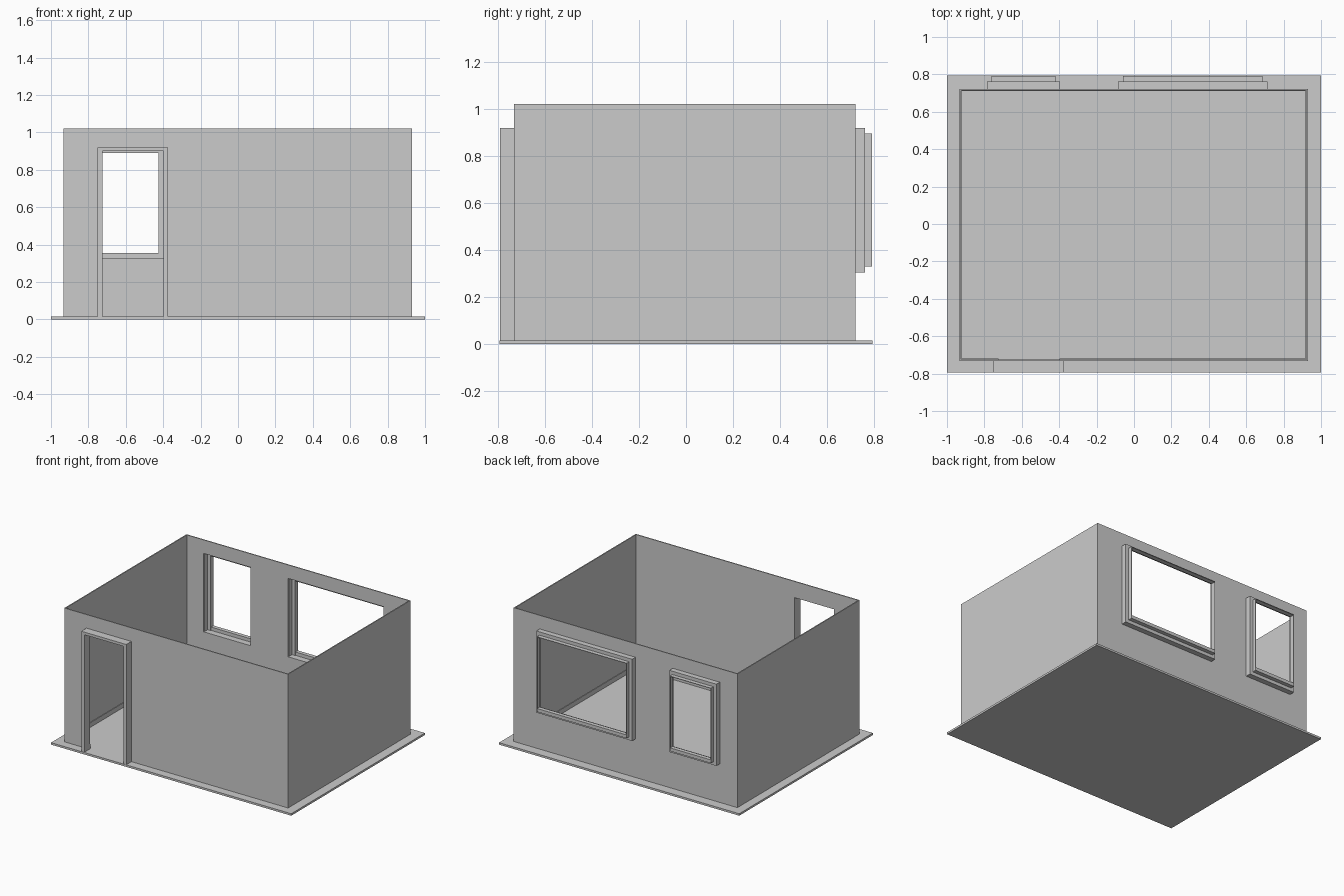
import bpy, bmesh

if "Cube" in bpy.data.objects:
    bpy.data.objects.remove(bpy.data.objects["Cube"])

X0, X1, Y0, Y1 = -0.934, 0.93, -0.732, 0.722   # outer wall faces
FLOOR, TOP = 0.015, 1.022
WALL = 0.008
DOOR = (-0.725, -0.397, FLOOR, 0.9)
# window outlines: x0, x1, z0, z1 of the outer step
WINDOWS = {"small_window": (-0.787, -0.395, 0.305, 0.92),
           "large_window": (-0.085, 0.713, 0.305, 0.92)}
STEP = 0.025
SHEET = 0.004


def finish(name, bm):
    mesh = bpy.data.meshes.new(name)
    bm.to_mesh(mesh)
    bm.free()
    obj = bpy.data.objects.new(name, mesh)
    bpy.context.collection.objects.link(obj)
    return obj


def add_box(bm, x0, x1, y0, y1, z0, z1):
    for v in bmesh.ops.create_cube(bm, size=1)["verts"]:
        v.co.x = x0 if v.co.x < 0 else x1
        v.co.y = y0 if v.co.y < 0 else y1
        v.co.z = z0 if v.co.z < 0 else z1


def add_wall(bm, a, b, holes, place):
    """Panel from a to b divided at the hole edges; cells inside holes are left out."""
    us = sorted({a, b, *[h[0] for h in holes], *[h[1] for h in holes]})
    zs = sorted({FLOOR, TOP, *[h[2] for h in holes], *[h[3] for h in holes]})
    for u0, u1 in zip(us, us[1:]):
        for z0, z1 in zip(zs, zs[1:]):
            u, z = (u0 + u1) / 2, (z0 + z1) / 2
            if any(h[0] < u < h[1] and h[2] < z < h[3] for h in holes):
                continue
            bm.faces.new([bm.verts.new(place(*p)) for p in
                          ((u0, z0), (u1, z0), (u1, z1), (u0, z1))])


# Base slab
bm = bmesh.new()
add_box(bm, -1, 1, -0.795, 0.795, 0, FLOOR)
finish("floor_slab", bm)

# Four thin walls with door and window openings
window_holes = [(x0, x1, z0 + STEP, z1) for x0, x1, z0, z1 in WINDOWS.values()]
T = WALL
for name, a, b, holes, place, size in (
        ("front_wall", X0, X1, [DOOR], lambda u, z: (u, Y0, z), (0, T, 0)),
        ("back_wall", X0, X1, window_holes, lambda u, z: (u, Y1, z), (0, -T, 0)),
        ("left_wall", Y0 + T, Y1 - T, [], lambda u, z: (X0, u, z), (T, 0, 0)),
        ("right_wall", Y0 + T, Y1 - T, [], lambda u, z: (X1, u, z), (-T, 0, 0))):
    bm = bmesh.new()
    add_wall(bm, a, b, holes, place)
    bmesh.ops.remove_doubles(bm, verts=bm.verts, dist=1e-5)
    grown = bmesh.ops.extrude_face_region(bm, geom=bm.faces[:], use_keep_orig=True)
    moved = [g for g in grown["geom"] if isinstance(g, bmesh.types.BMVert)]
    bmesh.ops.translate(bm, verts=moved, vec=size)
    bmesh.ops.recalc_face_normals(bm, faces=bm.faces)
    finish(name, bm)

# Low skirting around the inside
bm = bmesh.new()
S = 0.004
xi0, xi1, yi0, yi1 = X0 + T, X1 - T, Y0 + T, Y1 - T
add_box(bm, xi0, xi1, yi1 - S, yi1, FLOOR, 0.05)
add_box(bm, xi0, xi0 + S, yi0, yi1 - S, FLOOR, 0.05)
add_box(bm, xi1 - S, xi1, yi0, yi1 - S, FLOOR, 0.05)
add_box(bm, xi0 + S, DOOR[0], yi0, yi0 + S, FLOOR, 0.05)
add_box(bm, DOOR[1], xi1 - S, yi0, yi0 + S, FLOOR, 0.05)
finish("skirting", bm)

# Door frame: two jambs and a lintel
bm = bmesh.new()
add_box(bm, -0.75, DOOR[0], -0.793, Y0, FLOOR, 0.92)
add_box(bm, DOOR[1], -0.375, -0.793, Y0, FLOOR, 0.92)
add_box(bm, DOOR[0], DOOR[1], -0.793, Y0, DOOR[3], 0.92)
finish("door_frame", bm)


def add_surround(bm, x0, x1, z0, z1, y0, y1, width):
    """Left, right and top strips plus a thicker sill."""
    add_box(bm, x0, x0 + width, y0, y1, z0 + STEP, z1)
    add_box(bm, x1 - width, x1, y0, y1, z0 + STEP, z1)
    add_box(bm, x0 + width, x1 - width, y0, y1, z1 - width, z1)
    add_box(bm, x0, x1, y0, y1, z0, z0 + STEP)


# Stepped window frames standing off the back wall
YM, YE = 0.762, 0.792
for name, (x0, x1, z0, z1) in WINDOWS.items():
    bm = bmesh.new()
    add_surround(bm, x0, x1, z0, z1, Y1, YM - SHEET, SHEET)
    add_surround(bm, x0, x1, z0, z1, YM - SHEET, YM, STEP + SHEET)
    add_surround(bm, x0 + STEP, x1 - STEP, z0 + STEP, z1 - STEP, YM, YE, SHEET)
    finish(name + "_frame", bm)
